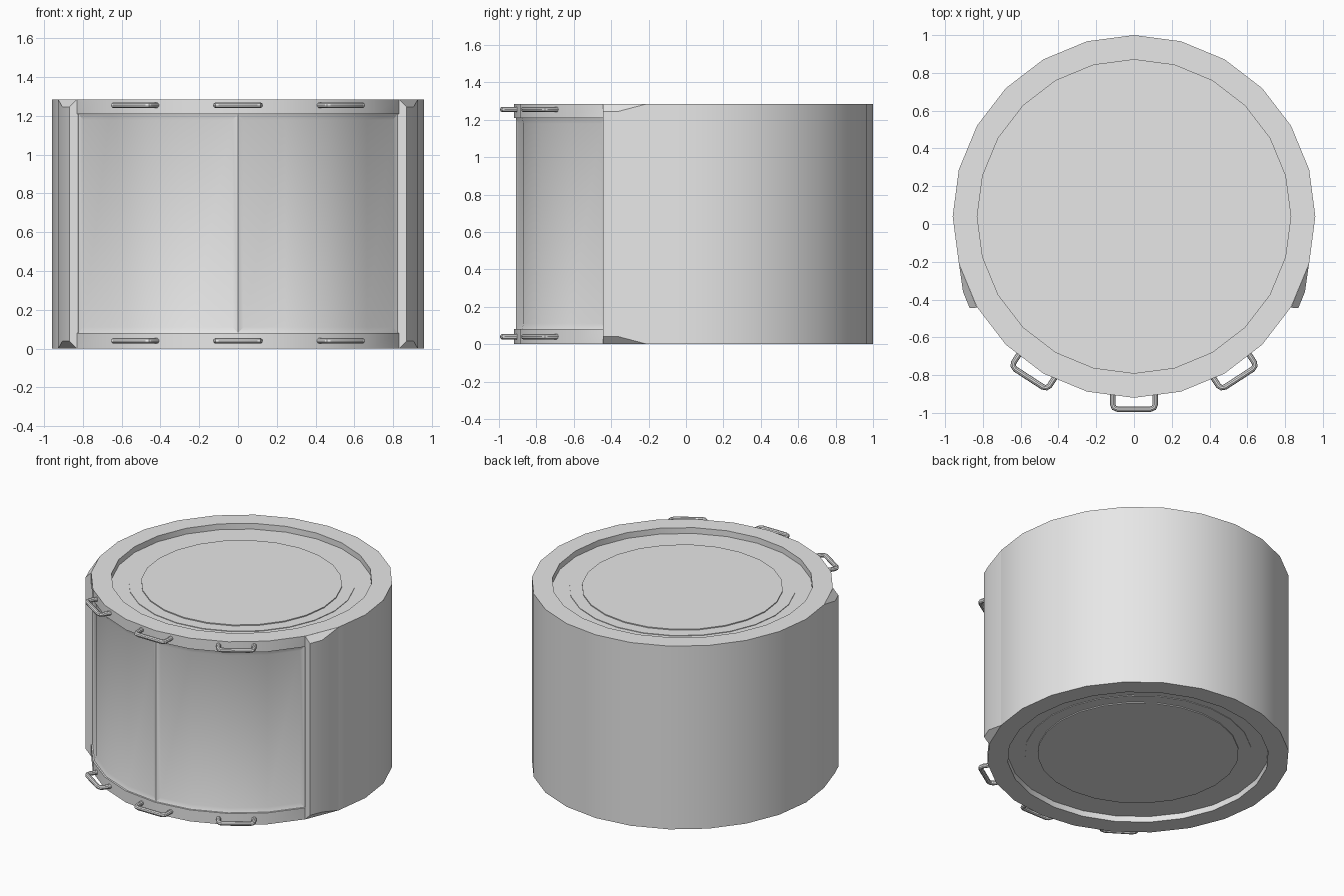
import bpy, bmesh, math
from mathutils import Vector, Matrix

if "Cube" in bpy.data.objects:
    bpy.data.objects.remove(bpy.data.objects["Cube"])

N, R, H, CY = 24, 0.96, 1.285, 0.04

grey = bpy.data.materials.new("light grey")
grey.diffuse_color = (0.8, 0.8, 0.8, 1)
grey.use_nodes = True
grey.node_tree.nodes["Principled BSDF"].inputs["Base Color"].default_value = grey.diffuse_color


def finish(bm, name):
    bmesh.ops.recalc_face_normals(bm, faces=bm.faces)
    mesh = bpy.data.meshes.new(name)
    bm.to_mesh(mesh)
    bm.free()
    mesh.materials.append(grey)
    ob = bpy.data.objects.new(name, mesh)
    bpy.context.collection.objects.link(ob)
    bpy.ops.object.select_all(action='DESELECT')
    ob.select_set(True)
    bpy.context.view_layer.objects.active = ob
    bpy.ops.object.shade_smooth_by_angle(angle=math.radians(25))
    return ob


# Drum: lathed profile with stepped recesses in both ends
bm = bmesh.new()
end = [(0.64, 0.030), (0.64, 0.037), (0.72, 0.037), (0.72, 0.041), (0.83, 0.041), (0.83, 0), (R, 0)]
profile = end + [(R, 0.08), (R, 1.21)] + [(r, H - z) for r, z in reversed(end)]
rings = []
for r, z in profile:
    rings.append([bm.verts.new((r * math.sin(2 * math.pi * i / N),
                                CY - r * math.cos(2 * math.pi * i / N), z)) for i in range(N)])
wall = {}
for k in range(len(rings) - 1):
    for i in range(N):
        j = (i + 1) % N
        f = bm.faces.new((rings[k][i], rings[k][j], rings[k + 1][j], rings[k + 1][i]))
        if k == len(end):
            wall[i] = f
bm.faces.new(rings[0])
bm.faces.new(rings[-1])
bmesh.ops.recalc_face_normals(bm, faces=bm.faces)

# Recessed front frame, then two deeper curved panels
left = [wall[i] for i in range(N - 4, N)]
right = [wall[i] for i in range(4)]
bmesh.ops.inset_region(bm, faces=left + right, thickness=0.001, depth=-0.01, use_even_offset=True)
for side, t in ((left, 0.03), (right, 0.03)):
    bmesh.ops.inset_region(bm, faces=side, thickness=t, depth=-0.01, use_even_offset=True)
finish(bm, "drum")

# Side wings flanking the front opening, sloped at top and bottom
for s, name in ((-1, "left_wing"), (1, "right_wing")):
    bm = bmesh.new()
    plan = [(0.927, -0.208, 0), (0.905, -0.36, 0.04), (0.87, -0.445, 0.04), (0.831, -0.443, 0)]
    low = [bm.verts.new((s * x, y, d)) for x, y, d in plan]
    high = [bm.verts.new((s * x, y, H - d)) for x, y, d in plan]
    bmesh.ops.convex_hull(bm, input=low + high)
    finish(bm, name)


# Grab handles: bent tube along a rounded U path
def handle(name, angle, z):
    w, reach, c = 0.113, 1.02, 0.025
    half = [(w, 0.92), (w, reach - c), (w - 0.3 * c, reach - 0.3 * c), (w - c, reach)]
    path = half + [(-x, y) for x, y in reversed(half)]
    bm = bmesh.new()
    turn = Matrix.Rotation(angle, 3, 'Z')
    pts = [turn @ Vector((x, -y, 0)) + Vector((0, CY, z)) for x, y in path]
    prev = None
    for k, p in enumerate(pts):
        t = (pts[min(k + 1, len(pts) - 1)] - pts[max(k - 1, 0)]).normalized()
        u = t.cross(Vector((0, 0, 1)))
        ring = [bm.verts.new(p + 0.015 * (u * math.cos(a) + Vector((0, 0, math.sin(a)))))
                for a in (2 * math.pi * i / 10 for i in range(10))]
        if prev:
            for i in range(10):
                j = (i + 1) % 10
                bm.faces.new((prev[i], prev[j], ring[j], ring[i]))
        else:
            bm.faces.new(ring)
        prev = ring
    bm.faces.new(prev)
    finish(bm, name)


for level, z in (("lower", 0.04), ("upper", 1.255)):
    for side, deg in (("left", -33), ("middle", 0), ("right", 33)):
        handle(f"{level}_{side}_handle", math.radians(deg), z)
